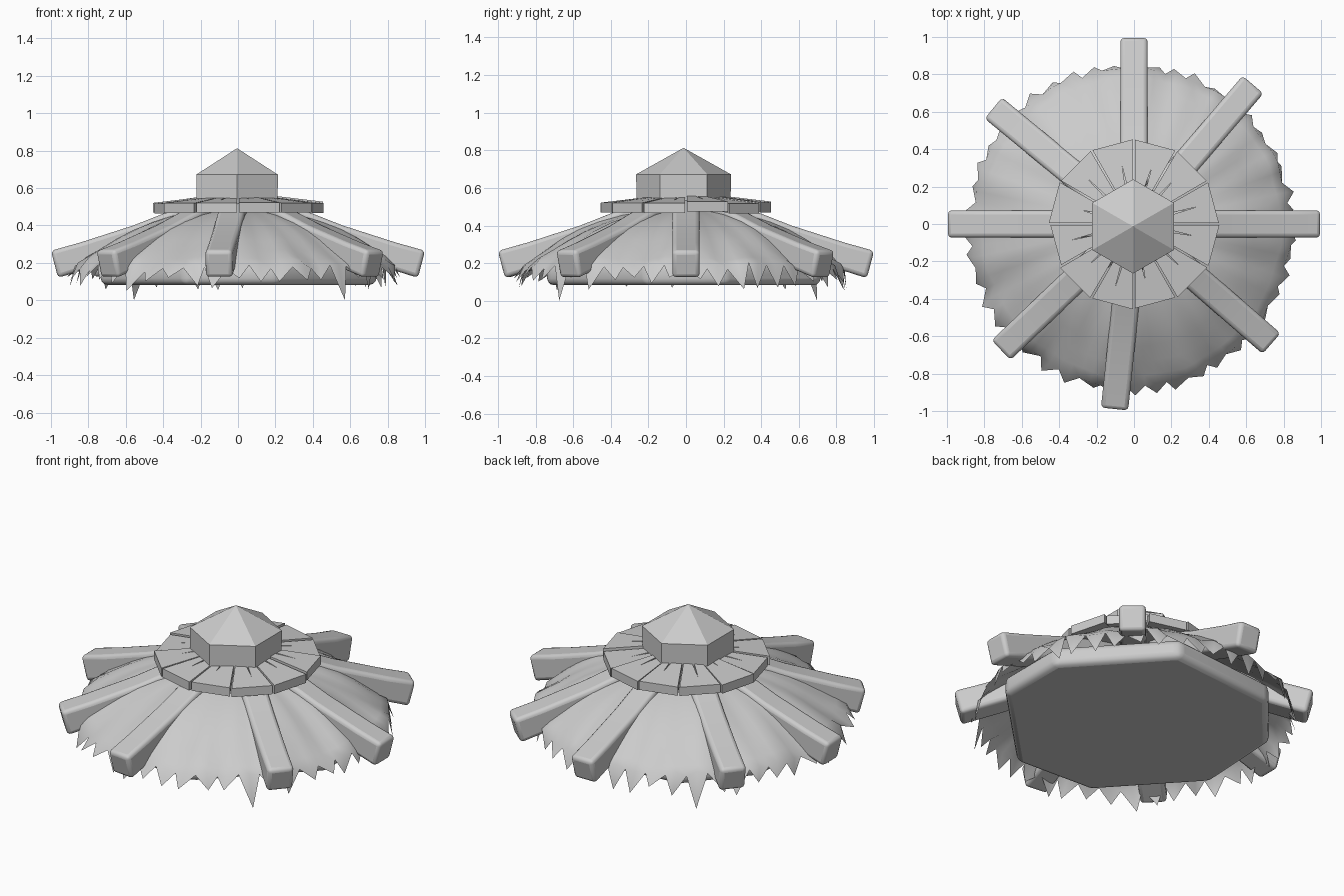
import bpy, bmesh, random
from math import sin, cos, pi, radians
from mathutils import Vector

random.seed(7)
cube = bpy.data.objects.get("Cube")
if cube:
    bpy.data.objects.remove(cube)

grey = bpy.data.materials.new("light grey")
grey.use_nodes = True
grey.diffuse_color = (0.6, 0.6, 0.6, 1)
grey.node_tree.nodes["Principled BSDF"].inputs["Base Color"].default_value = (0.6, 0.6, 0.6, 1)


def polar(r, a, z):
    return Vector((r * cos(a), r * sin(a), z))


def make(name, verts, faces, bevel=0, smooth=0):
    mesh = bpy.data.meshes.new(name)
    mesh.from_pydata(verts, [], faces)
    bm = bmesh.new()
    bm.from_mesh(mesh)
    bmesh.ops.recalc_face_normals(bm, faces=bm.faces)
    bm.to_mesh(mesh)
    bm.free()
    mesh.materials.append(grey)
    obj = bpy.data.objects.new(name, mesh)
    bpy.context.collection.objects.link(obj)
    if bevel:
        mod = obj.modifiers.new("bevel", 'BEVEL')
        mod.width = bevel
        mod.segments = 3
    if smooth:
        bpy.ops.object.select_all(action='DESELECT')
        obj.select_set(True)
        bpy.context.view_layer.objects.active = obj
        bpy.ops.object.shade_smooth_by_angle(angle=radians(smooth))
    return obj


def prism(name, low, high, **kw):
    """Solid between two matching outlines."""
    n = len(low)
    faces = [list(range(n)), list(range(n, 2 * n))]
    faces += [[i, (i + 1) % n, n + (i + 1) % n, n + i] for i in range(n)]
    return make(name, list(low) + list(high), faces, **kw)


# Irregular eight-sided base slab
corners = [radians(a) for a in (-16, 16, 69, 122, 157, 197, 248, 286)]
prism("base_slab", [polar(0.77, a, 0.083) for a in corners],
      [polar(0.77, a, 0.2) for a in corners], bevel=0.035, smooth=50)

# Eight curved roof beams: angle and reach
beams = [(0, 1.0), (49.5, 0.985), (90, 1.0), (140.5, 0.98),
         (180, 1.0), (223.5, 0.985), (264, 1.0), (319, 0.98)]
side = [(0.2, 0.54), (0.42, 0.455), (0.56, 0.4), (0.7, 0.355), (0.84, 0.31), (1.0, 0.265),
        (0.962, 0.12), (0.82, 0.165), (0.68, 0.21), (0.54, 0.26), (0.4, 0.32), (0.2, 0.4)]
for k, (deg, reach) in enumerate(beams):
    a = radians(deg)
    across = Vector((-sin(a), cos(a), 0)) * 0.073
    mid = [polar(r * reach, a, z) for r, z in side]
    prism(f"roof_beam_{k + 1}", [p - across for p in mid], [p + across for p in mid],
          bevel=0.022, smooth=50)


# Draped cover with folds and a ragged hem
def beam_gap(a):
    """0 on a beam, 1 midway between two beams."""
    d = min(abs((a - radians(b) + pi) % (2 * pi) - pi) for b, _ in beams)
    return min(1, d / radians(22))


teeth = 46
n = teeth * 2
profile = [(0.12, 0.5), (0.34, 0.46), (0.46, 0.425), (0.56, 0.385),
           (0.65, 0.335), (0.73, 0.28), (0.8, 0.23), (0.85, 0.175)]
verts, faces = [], []
for j, (r, z) in enumerate(profile):
    t = j / (len(profile) - 1)
    for i in range(n):
        a = 2 * pi * i / n
        fold = 0.008 * sin(11 * a + 3 * t) + 0.006 * sin(23 * a - 2 * t)
        spread = 1 + t * (0.03 * cos(a - radians(225)) + fold)
        drop = 0.02 * beam_gap(a) * sin(pi * t) - fold * t
        if t == 1:
            drop += random.uniform(-0.015, 0.015) - 0.015 * (i % 2)
        verts.append(polar(r * spread, a, z - drop))
faces.append(list(range(n)))
for j in range(len(profile) - 1):
    for i in range(n):
        m = (i + 1) % n
        faces.append([j * n + i, j * n + m, (j + 1) * n + m, (j + 1) * n + i])
hem = (len(profile) - 1) * n
for k in range(teeth):
    a = 2 * pi * (2 * k + 1 + random.uniform(-0.5, 0.5)) / n
    z = random.uniform(0.05, 0.125)
    if k in (round(teeth * 128 / 360), round(teeth * 308 / 360)):
        z = 0.0
    r = 0.885 + 0.03 * cos(a - radians(225)) + random.uniform(-0.015, 0.015)
    verts.append(polar(r, a, z))
    tip = len(verts) - 1
    l, c, e = hem + 2 * k, hem + 2 * k + 1, hem + (2 * k + 2) % n
    faces += [[l, c, tip], [c, e, tip]]
make("draped_cover", verts, faces, smooth=60)

# Collar of split planks
count = 12
for k in range(count):
    gap = 0.012
    a0 = 2 * pi * k / count + gap
    a1 = 2 * pi * (k + 1) / count - gap
    mid = (a0 + a1) / 2 + random.uniform(-0.08, 0.08)
    lift = random.uniform(-0.008, 0.008)
    r = 0.455 + random.uniform(-0.008, 0.008)
    crack = random.uniform(0.28, 0.36)
    plan = [(0.17, a0 + 0.01), (r, a0), (r, a1), (0.17, a1 - 0.01),
            (0.17, mid + 0.04), (crack, mid), (0.17, mid - 0.04)]
    top = [polar(q, a, 0.575 - 0.12 * q + lift) for q, a in plan]
    prism(f"collar_plank_{k + 1}", [p - Vector((0, 0, 0.052)) for p in top], top)

# Six-sided cap with a pointed roof
shift = Vector((-0.005, -0.013, 0))
ring = [radians(30 + 60 * i) for i in range(6)]
low = [polar(0.25, a, 0.5) + shift for a in ring]
high = [polar(0.252, a, 0.672) + shift for a in ring]
cap_faces = [list(range(6))]
for i in range(6):
    m = (i + 1) % 6
    cap_faces += [[i, m, 6 + m, 6 + i], [6 + i, 6 + m, 12]]
make("pointed_cap", low + high + [Vector((-0.005, -0.013, 0.813))], cap_faces)
